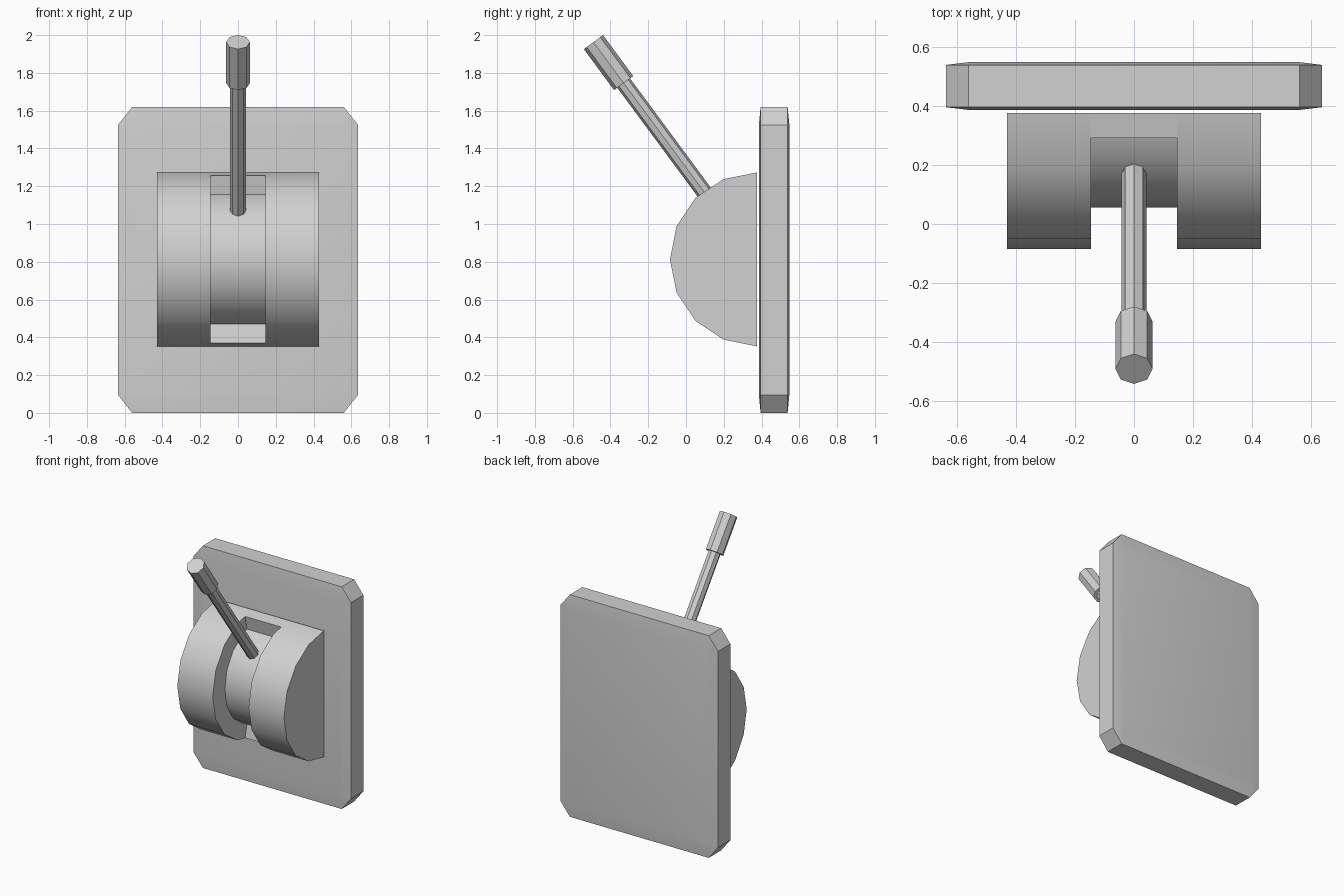
import bpy
import bmesh
from math import sin, cos, pi, radians
from mathutils import Vector

cube = bpy.data.objects.get("Cube")
if cube:
    bpy.data.objects.remove(cube, do_unlink=True)

# One plain grey for everything
grey = bpy.data.materials.new("light grey")
grey.use_nodes = True
grey.diffuse_color = (0.64, 0.64, 0.64, 1)
grey.node_tree.nodes["Principled BSDF"].inputs["Base Color"].default_value = grey.diffuse_color


def finish(name, bm):
    bmesh.ops.recalc_face_normals(bm, faces=bm.faces)
    mesh = bpy.data.meshes.new(name)
    bm.to_mesh(mesh)
    bm.free()
    obj = bpy.data.objects.new(name, mesh)
    bpy.context.collection.objects.link(obj)
    mesh.materials.append(grey)
    bpy.ops.object.select_all(action='DESELECT')
    obj.select_set(True)
    bpy.context.view_layer.objects.active = obj
    bpy.ops.object.shade_smooth_by_angle(angle=radians(30))
    return obj


def loft(name, rings, caps=True):
    """Bridge rings of equal point count, optionally capping both ends."""
    bm = bmesh.new()
    loops = [[bm.verts.new(p) for p in ring] for ring in rings]
    for a, b in zip(loops, loops[1:]):
        for i in range(len(a)):
            j = (i + 1) % len(a)
            bm.faces.new((a[i], a[j], b[j], b[i]))
    if caps:
        bm.faces.new(loops[0])
        bm.faces.new(loops[-1])
    return finish(name, bm)


def extrude_x(name, profile, x0, x1, caps=True):
    return loft(name, [[(x, y, z) for y, z in profile] for x in (x0, x1)], caps)


def rod(name, start, end, radius):
    """Eight-sided bar in the plane x = 0, with a ridge on top."""
    axis = (end - start).normalized()
    side = Vector((1, 0, 0))
    up = axis.cross(side)
    ring = [radius * (side * cos(i * pi / 4) + up * sin(i * pi / 4)) for i in range(8)]
    return loft(name, [[start + p for p in ring], [end + p for p in ring]])


# Wall plate: chamfered corners, broad faces bulging very slightly
HX, HZ, MID = 0.635, 0.81, 0.81


def plate_ring(y, cx, cz, hx, hz):
    pts = [(hx, -hz + cz), (hx, hz - cz), (hx - cx, hz), (-hx + cx, hz),
           (-hx, hz - cz), (-hx, -hz + cz), (-hx + cx, -hz), (hx - cx, -hz)]
    return [(x, y, z + MID) for x, z in pts]


loft("wall_plate", [
    plate_ring(0.386, 0.004, 0.004, HX - 0.073, HZ - 0.093),
    plate_ring(0.395, 0.075, 0.095, HX, HZ),
    plate_ring(0.538, 0.075, 0.095, HX, HZ),
    plate_ring(0.547, 0.004, 0.004, HX - 0.073, HZ - 0.093)])

# Half-round housing: two full cheeks either side of a recessed middle
BACK, AXIS = 0.375, 0.8125


def arc(ry, rz, first, last):
    return [(BACK - ry * sin(i * pi / 8), AXIS + rz * cos(i * pi / 8))
            for i in range(first, last + 1)]


cheek = arc(0.46, 0.46, 0, 8)
for name, s in (("left_cheek", 1), ("right_cheek", -1)):
    extrude_x(name, cheek, s * 0.145, s * 0.43)

# Recessed drum with the slot's end walls
lip = [(BACK, AXIS + 0.46), (0.29, AXIS + 0.443), (0.31, AXIS + 0.343)]
lower_lip = [(y, 2 * AXIS - z) for y, z in reversed(lip)]
extrude_x("slot_drum", lip + arc(0.32, 0.345, 1, 7) + lower_lip,
          -0.145, 0.145, caps=False)

# Lever and its grip
tip = Vector((0, -0.49, 1.963))
grip_base = Vector((0, -0.33, 1.746))
pivot = Vector((0, 0.18, 1.056))
rod("lever_rod", pivot, grip_base, 0.042)
rod("lever_grip", grip_base, tip, 0.063)
